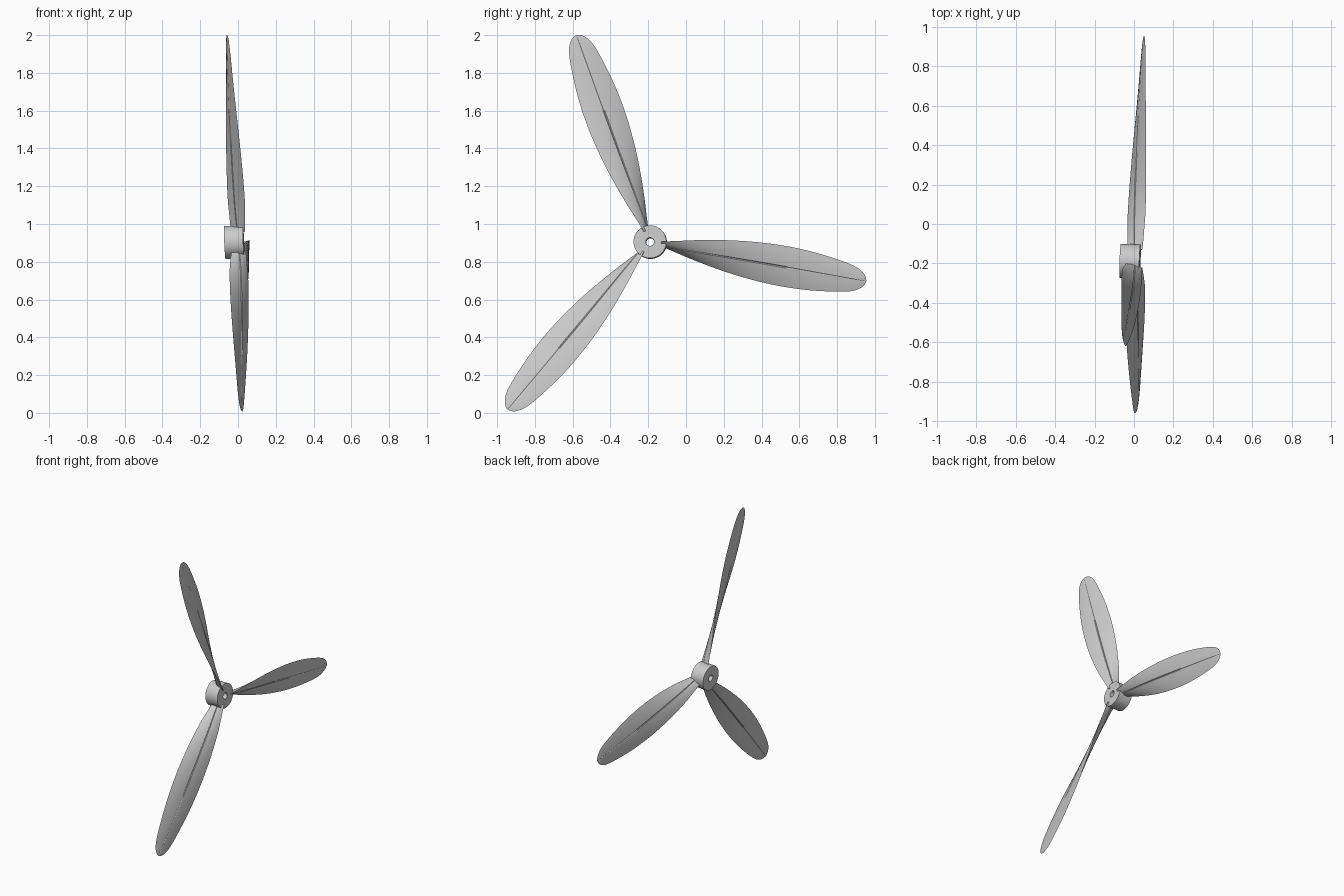
import bpy, bmesh, math
from mathutils import Matrix, Vector

cube = bpy.data.objects.get("Cube")
if cube:
    bpy.data.objects.remove(cube, do_unlink=True)

# One plain grey for the whole propeller
grey = bpy.data.materials.new("light_grey")
grey.use_nodes = True
colour = (0.6, 0.6, 0.6, 1)
grey.diffuse_color = colour
grey.node_tree.nodes["Principled BSDF"].inputs["Base Color"].default_value = colour

# The shaft runs along local X and is slightly tilted
axis = Vector((1, -0.034, 0.042))
place = (Matrix.Translation((0.003, -0.19, 0.905))
         @ axis.to_track_quat('X', 'Z').to_matrix().to_4x4())


def loft(name, rings, closed_loop, spin=0):
    """Skin a list of closed rings; join last to first or cap the ends."""
    bm = bmesh.new()
    rows = [[bm.verts.new(p) for p in ring] for ring in rings]
    pairs = list(zip(rows, rows[1:]))
    if closed_loop:
        pairs.append((rows[-1], rows[0]))
    for a, b in pairs:
        n = len(a)
        for i in range(n):
            j = (i + 1) % n
            bm.faces.new((a[i], a[j], b[j], b[i]))
    if not closed_loop:
        bm.faces.new(rows[0])
        bm.faces.new(rows[-1])
    bmesh.ops.recalc_face_normals(bm, faces=bm.faces)
    mesh = bpy.data.meshes.new(name)
    bm.to_mesh(mesh)
    bm.free()
    mesh.materials.append(grey)
    obj = bpy.data.objects.new(name, mesh)
    bpy.context.collection.objects.link(obj)
    obj.matrix_world = place @ Matrix.Rotation(spin, 4, 'X')
    bpy.ops.object.select_all(action='DESELECT')
    obj.select_set(True)
    bpy.context.view_layer.objects.active = obj
    bpy.ops.object.shade_smooth_by_angle(angle=math.radians(30))
    return obj


def smooth_stations(points, steps):
    """Catmull-Rom curve through the stations."""
    pts = [Vector(p) for p in points]
    out = []
    for i in range(len(pts) - 1):
        p0, p1 = pts[max(i - 1, 0)], pts[i]
        p2, p3 = pts[i + 1], pts[min(i + 2, len(pts) - 1)]
        for k in range(steps):
            t = k / steps
            out.append(0.5 * (2 * p1 + (p2 - p0) * t
                              + (2 * p0 - 5 * p1 + 4 * p2 - p3) * t * t
                              + (3 * p1 - p0 - 3 * p2 + p3) * t ** 3))
    return out + [pts[-1]]


# Hub: a bored drum
hub_profile = [(-0.073, 0.022), (-0.073, 0.087), (0.027, 0.087), (0.027, 0.022)]
segments = 48
angles = [2 * math.pi * i / segments for i in range(segments)]
loft("hub", [[(x, r * math.cos(a), r * math.sin(a)) for a in angles]
             for x, r in hub_profile], True)

# Blade stations: radius, half width in the disc, half depth on the shaft, half thickness
stations = [
    (0.06, 0.011, 0.038, 0.010), (0.15, 0.031, 0.043, 0.013),
    (0.25, 0.053, 0.047, 0.014), (0.40, 0.080, 0.045, 0.014),
    (0.55, 0.098, 0.040, 0.013), (0.70, 0.106, 0.033, 0.012),
    (0.85, 0.102, 0.025, 0.010), (1.00, 0.085, 0.017, 0.008),
    (1.09, 0.067, 0.012, 0.006), (1.135, 0.045, 0.008, 0.004),
    (1.156, 0.024, 0.004, 0.002), (1.164, 0.003, 0.001, 0.001),
]
# Lens section with a fine groove along the middle
half = [(1, 0), (0.8, 0.36), (0.5, 0.75), (0.25, 0.94), (0.04, 1), (0, 0.75)]
upper = half + [(-u, v) for u, v in reversed(half[:-1])]
section = upper + [(u, -v) for u, v in reversed(upper[1:-1])]

rings = []
for radius, width, depth, thick in smooth_stations(
        [Vector(s) for s in stations], 5):
    chord = Vector((depth, 0, width))
    normal = Vector((width, 0, -depth)).normalized()
    rings.append([Vector((0, radius, 0)) + chord * u + normal * thick * v
                  for u, v in section])

# Three blades around the shaft
for name, degrees in (("rear_blade", -10.3), ("top_blade", 109.7),
                      ("lower_blade", 229.7)):
    loft(name, rings, False, math.radians(degrees))
